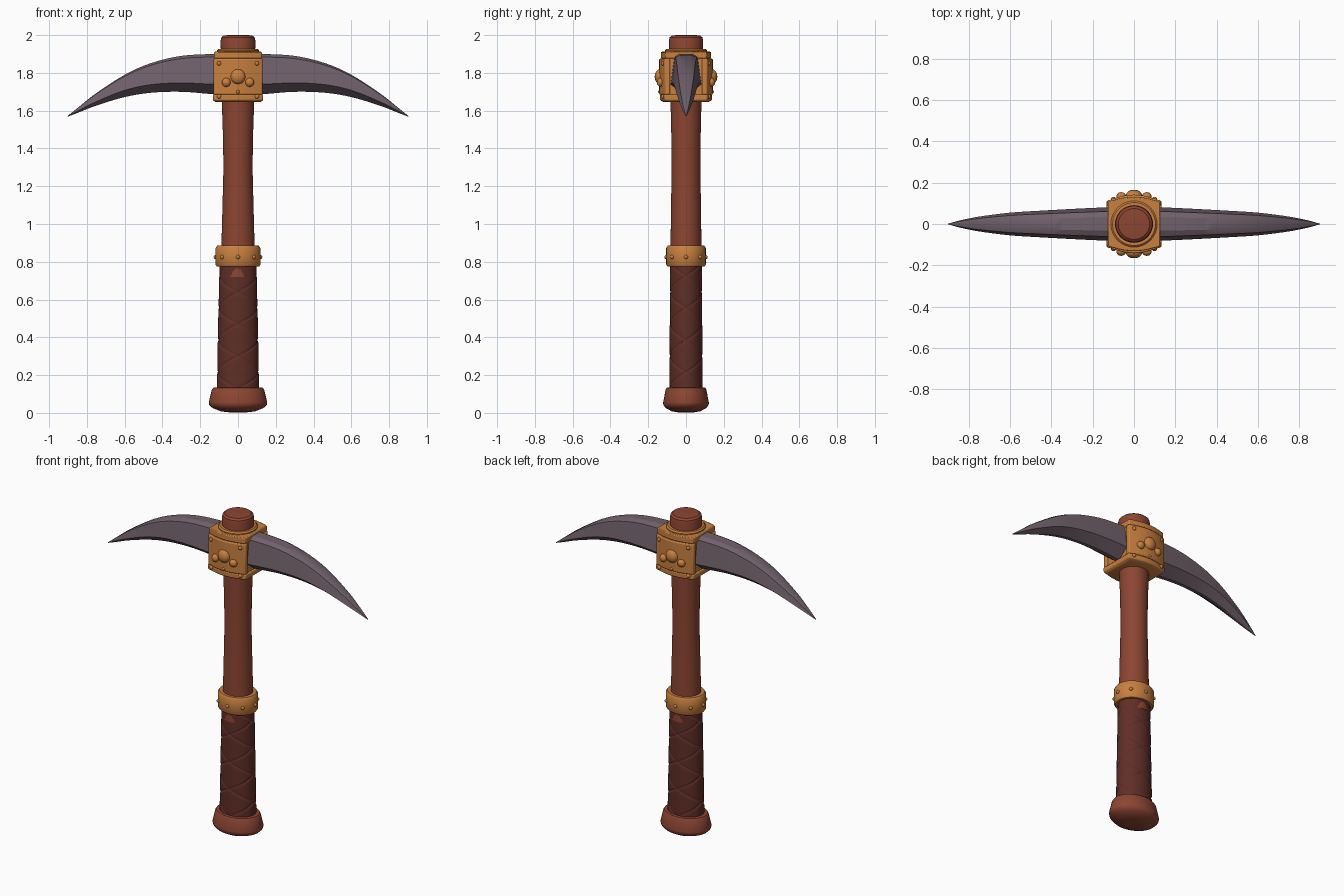
import bpy, bmesh, math
from math import pi, sin, cos

if "Cube" in bpy.data.objects:
    bpy.data.objects.remove(bpy.data.objects["Cube"])


def material(name, rgb):
    m = bpy.data.materials.new(name)
    m.diffuse_color = (*rgb, 1)
    m.use_nodes = True
    m.node_tree.nodes["Principled BSDF"].inputs["Base Color"].default_value = m.diffuse_color
    return m


WOOD = material("red_brown_wood", (0.262, 0.06, 0.032))
LEATHER = material("dark_leather", (0.115, 0.028, 0.02))
BRASS = material("brass", (0.578, 0.215, 0.05))
STEEL = material("purple_grey_steel", (0.165, 0.118, 0.145))


def loft(name, rings, mat, angle=35, bevel=0):
    """Skin a list of equal-length closed rings, capped at both ends."""
    bm = bmesh.new()
    vs = [[bm.verts.new(p) for p in r] for r in rings]
    n = len(rings[0])
    for a, b in zip(vs, vs[1:]):
        for i in range(n):
            j = (i + 1) % n
            bm.faces.new((a[i], a[j], b[j], b[i]))
    bm.faces.new(vs[0][::-1])
    bm.faces.new(vs[-1])
    bmesh.ops.recalc_face_normals(bm, faces=bm.faces)
    me = bpy.data.meshes.new(name)
    bm.to_mesh(me)
    bm.free()
    me.materials.append(mat)
    ob = bpy.data.objects.new(name, me)
    bpy.context.collection.objects.link(ob)
    if bevel:
        mod = ob.modifiers.new("bevel", 'BEVEL')
        mod.width, mod.segments, mod.limit_method = bevel, 2, 'ANGLE'
    bpy.ops.object.select_all(action='DESELECT')
    ob.select_set(True)
    bpy.context.view_layer.objects.active = ob
    bpy.ops.object.shade_smooth_by_angle(angle=math.radians(angle))
    return ob


def oval(rx, ry, z, n=40):
    return [(rx * cos(2 * pi * i / n), ry * sin(2 * pi * i / n), z) for i in range(n)]


def turned(name, profile, mat, bevel=0):
    """Oval lathe from (rx, ry, z) rows."""
    return loft(name, [oval(*p) for p in profile], mat, bevel=bevel)


def rivet(name, loc, r, squash, mat=BRASS):
    bpy.ops.mesh.primitive_uv_sphere_add(segments=14, ring_count=8, radius=r, location=loc)
    ob = bpy.context.object
    ob.name = name
    ob.scale = squash
    ob.data.materials.append(mat)
    bpy.ops.object.shade_smooth()


# Wooden shaft, rounded at the top
turned("handle_shaft", [(.092, .086, .72), (.088, .082, .88), (.082, .079, 1.1), (.077, .076, 1.3),
                        (.080, .078, 1.48), (.086, .082, 1.65), (.090, .088, 1.85), (.092, .091, 1.97),
                        (.088, .087, 1.988), (.076, .075, 1.998), (.05, .05, 2.0)], WOOD)

# Flared pommel with a domed base
turned("pommel", [(.04, .035, .002), (.09, .075, .008), (.135, .108, .026), (.152, .12, .042),
                  (.155, .121, .055), (.139, .108, .122), (.132, .102, .133), (.10, .08, .135)], WOOD)

# Leather grip with criss-cross wrap grooves
N, ROWS = 96, 130
rings = []
for k in range(ROWS + 1):
    z = .12 + .68 * k / ROWS
    t = (z - .12) / .68
    rx, ry = .112 - .012 * t, .089 - .004 * t
    ring = []
    for i in range(N):
        a = 2 * pi * i / N
        cut = 0
        for s in (1, -1):
            u = ((z - .30) / .17 + s * (a + pi / 2) / pi) % 1
            d = min(u, 1 - u) * .17
            cut = max(cut, 1 - d / .010)
            lap = ((z - .30) / .17 + s * (a + pi / 2) / pi) % 1
            cut = max(cut, .35 * (1 - lap) if s > 0 else 0)
        f = 1 - .06 * cut
        ring.append((rx * f * cos(a), ry * f * sin(a), z))
    rings.append(ring)
loft("leather_grip", rings, LEATHER, 45)

# Brass collar and its rivets
turned("grip_collar", [(.112, .098, .775), (.119, .105, .785), (.119, .105, .872), (.110, .097, .885)], BRASS)
for i in range(8):
    a = 2 * pi * i / 8 + pi / 2
    rivet("collar_rivet", (.118 * cos(a), .104 * sin(a), .825), .011, (1, 1, 1))

# Double curved blade: x, top z, widest z, lower z, half width
half = [(0, 1.90, 1.735, 1.68, .085), (.13, 1.90, 1.74, 1.687, .081), (.3, 1.89, 1.747, 1.70, .073),
        (.46, 1.852, 1.738, 1.695, .064), (.6, 1.79, 1.708, 1.672, .055), (.75, 1.693, 1.648, 1.627, .036),
        (.84, 1.622, 1.603, 1.592, .018), (.902, 1.572, 1.570, 1.568, .001)]
keys = [(-p[0], *p[1:]) for p in half[:0:-1]] + half


def spline(p, steps=4):
    out = []
    for i in range(len(p) - 1):
        a, b, c, d = p[max(i - 1, 0)], p[i], p[i + 1], p[min(i + 2, len(p) - 1)]
        for s in range(steps):
            t = s / steps
            out.append([.5 * (2 * q + (r - o) * t + (2 * o - 5 * q + 4 * r - e) * t * t
                              + (3 * q - o - 3 * r + e) * t ** 3) for o, q, r, e in zip(a, b, c, d)])
    return out + [list(p[-1])]


blade = []
for x, zt, zm, zb, w in spline(keys):
    h = zt - zm
    blade.append([(x, -.4 * w, zt), (x, .4 * w, zt), (x, .75 * w, zt - .10 * h), (x, w, zm),
                  (x, .15 * w, zb), (x, -.15 * w, zb), (x, -w, zm), (x, -.75 * w, zt - .10 * h)])
loft("pick_blade", blade, STEEL, 28)


# Brass head socket: box section with bulging front and back
def socket(hx, corner, bulge, z, n=10):
    xs = [-hx + 2 * hx * i / n for i in range(n + 1)]
    front = [(x, -corner - (bulge - corner) * cos(x / hx * pi / 2), z) for x in xs]
    return front + [(-x, -y, z) for x, y, _ in front]


loft("head_socket", [socket(.120, .100, .125, z) for z in (1.66, 1.905)], BRASS, 30, .008)
loft("socket_lower_rim", [socket(.118, .095, .118, 1.645), socket(.133, .112, .138, 1.655),
                          socket(.133, .112, .138, 1.685)], BRASS, 30, .005)
loft("socket_upper_rim", [socket(.126, .108, .132, 1.875), socket(.126, .108, .132, 1.912)], BRASS, 30, .005)
turned("socket_neck_ring", [(.112, .112, 1.90), (.112, .112, 1.918), (.104, .104, 1.926), (.09, .09, 1.926)], BRASS)

# Face plates and rivets on front and back
for s, side in ((-1, "front"), (1, "back")):
    plate = []
    for z in (1.685, 1.875):
        outer = [(x, s * abs(y), z) for x, y, _ in socket(.130, .112, .142, z)[:11]]
        inner = [(x, s * .085, z) for x, _, _ in outer[::-1]]
        plate.append(outer + inner)
    loft(side + "_plate", plate, BRASS, 30, .006)
    rivet(side + "_centre_stud", (0, s * .138, 1.78), .040, (1, .7, 1))
    for x in (-.062, .062):
        rivet(side + "_stud", (x, s * .133, 1.75), .024, (1, .9, 1))
    for x in (-.1, .1):
        for z in (1.675, 1.85):
            rivet(side + "_corner_rivet", (x, s * .120, z), .012, (1, 1, 1))
    rivet(side + "_lower_rivet", (0, s * .138, 1.70), .010, (1, 1, 1))
